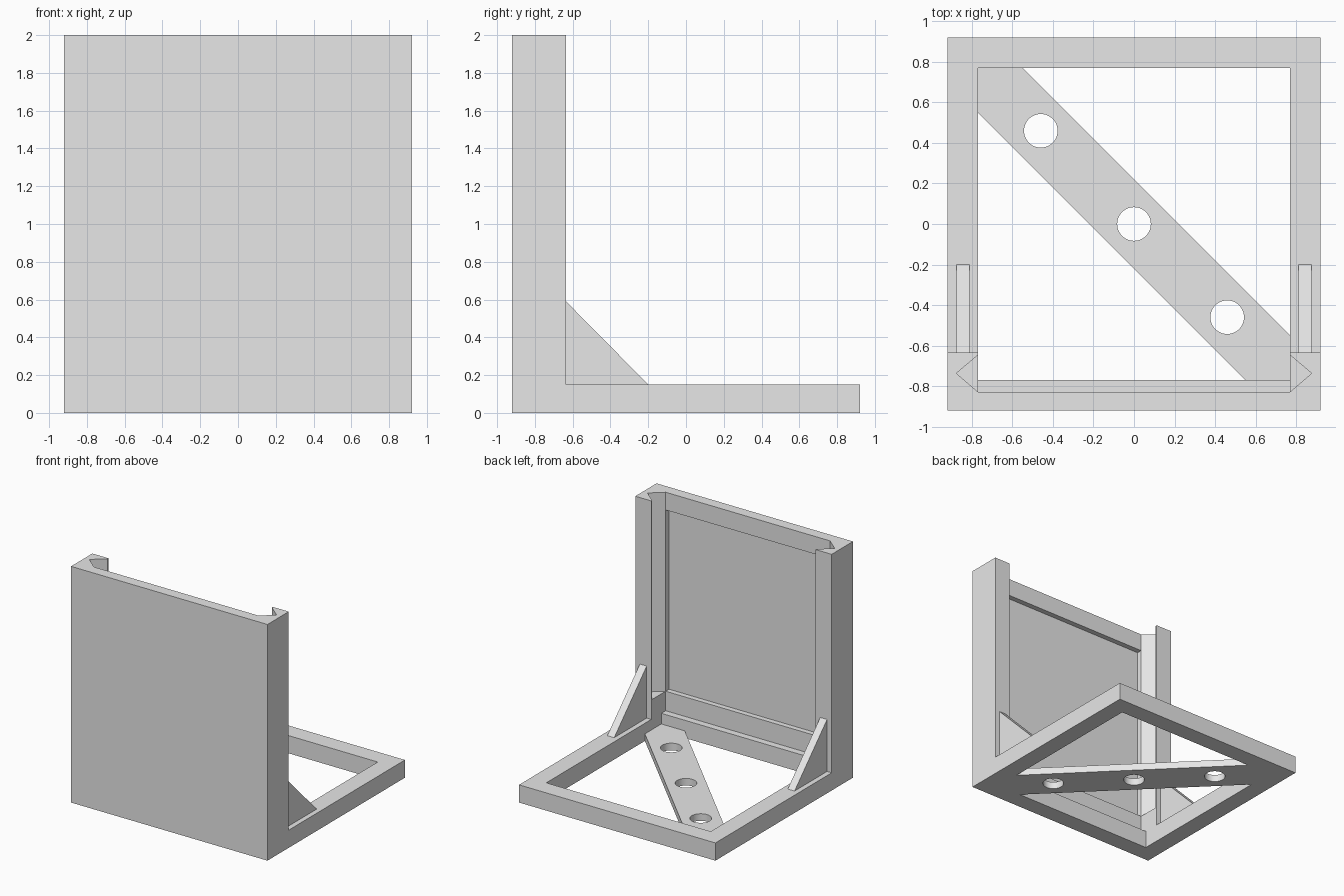
import bpy
import bmesh
from mathutils import Vector

cube = bpy.data.objects.get("Cube")
if cube:
    bpy.data.objects.remove(cube, do_unlink=True)

grey = bpy.data.materials.new("light_grey")
grey.use_nodes = True
grey.diffuse_color = (0.8, 0.8, 0.8, 1)
grey.node_tree.nodes["Principled BSDF"].inputs["Base Color"].default_value = (0.8, 0.8, 0.8, 1)

# Main dimensions
HALF = 0.92        # outer half width
INNER = 0.77       # inner half width of the frame
TALL = 2.0
BASE = 0.15        # frame height
WALL_BACK = -0.635
PANEL = -0.828     # inner surface of the upright panel
RECESS = -0.873
SILL = 0.315       # bottom of the recess and the grooves


def prism(name, points, low, high, axis="z"):
    """Extrude a closed outline along z (x, y points) or along x (y, z points)."""
    def place(p, h):
        return Vector((p[0], p[1], h)) if axis == "z" else Vector((h, p[0], p[1]))
    bm = bmesh.new()
    face = bm.faces.new([bm.verts.new(place(p, low)) for p in points])
    top = bmesh.ops.extrude_face_region(bm, geom=[face])
    shift = place((0, 0), high - low)
    bmesh.ops.translate(bm, vec=shift,
                        verts=[v for v in top["geom"] if isinstance(v, bmesh.types.BMVert)])
    bmesh.ops.recalc_face_normals(bm, faces=bm.faces)
    mesh = bpy.data.meshes.new(name)
    bm.to_mesh(mesh)
    bm.free()
    mesh.materials.append(grey)
    obj = bpy.data.objects.new(name, mesh)
    bpy.context.collection.objects.link(obj)
    return obj


def block(name, x, y0, y1, z0, z1):
    return prism(name, [(-x, y0), (x, y0), (x, y1), (-x, y1)], z0, z1)


def cut(target, cutter):
    """Subtract the cutter and throw it away."""
    cutter.hide_render = True
    mod = target.modifiers.new("cut", "BOOLEAN")
    mod.operation = "DIFFERENCE"
    mod.solver = "EXACT"
    mod.object = cutter
    bpy.context.view_layer.objects.active = target
    bpy.ops.object.modifier_apply(modifier=mod.name)
    bpy.data.objects.remove(cutter, do_unlink=True)


# L-shaped body: flat base and upright wall
body = prism("frame_and_wall",
             [(-HALF, 0), (HALF, 0), (HALF, BASE), (WALL_BACK, BASE),
              (WALL_BACK, TALL), (-HALF, TALL)], -HALF, HALF, "x")

# Opening through the base, and the hollow behind the panel
cut(body, block("base_opening", INNER, -INNER, INNER, -1, 1))
cut(body, block("wall_hollow", INNER, PANEL, 0, BASE, 3))

# V grooves running up the inner side of both posts
half_v = [(INNER, PANEL), (0.877, -0.737), (INNER, -0.647)]
for side in (-1, 1):
    outline = [(side * x, y) for x, y in half_v + [(0.7, -0.647), (0.7, PANEL)]]
    cut(body, prism("groove", outline, SILL, 3))

# Shallow recess in the panel
cut(body, block("panel_recess", INNER, RECESS, -0.7, SILL, 1.85))

# Diagonal brace with three round holes
edge = 0.55
brace = prism("diagonal_brace",
              [(-INNER, INNER), (-INNER, edge), (edge, -INNER),
               (INNER, -INNER), (INNER, -edge), (-edge, INNER)], 0, 0.06)
for t in (-0.46, 0, 0.46):
    bpy.ops.mesh.primitive_cylinder_add(vertices=48, radius=0.083, depth=1, location=(t, -t, 0))
    cut(brace, bpy.context.object)
bpy.ops.object.select_all(action="DESELECT")
brace.select_set(True)
bpy.context.view_layer.objects.active = brace
bpy.ops.object.shade_smooth_by_angle()

# Triangular gussets between wall and base
for name, x in (("left_gusset", 0.845), ("right_gusset", -0.845)):
    prism(name, [(WALL_BACK, BASE), (-0.2, BASE), (WALL_BACK, 0.59)],
          x - 0.032, x + 0.032, "x")
